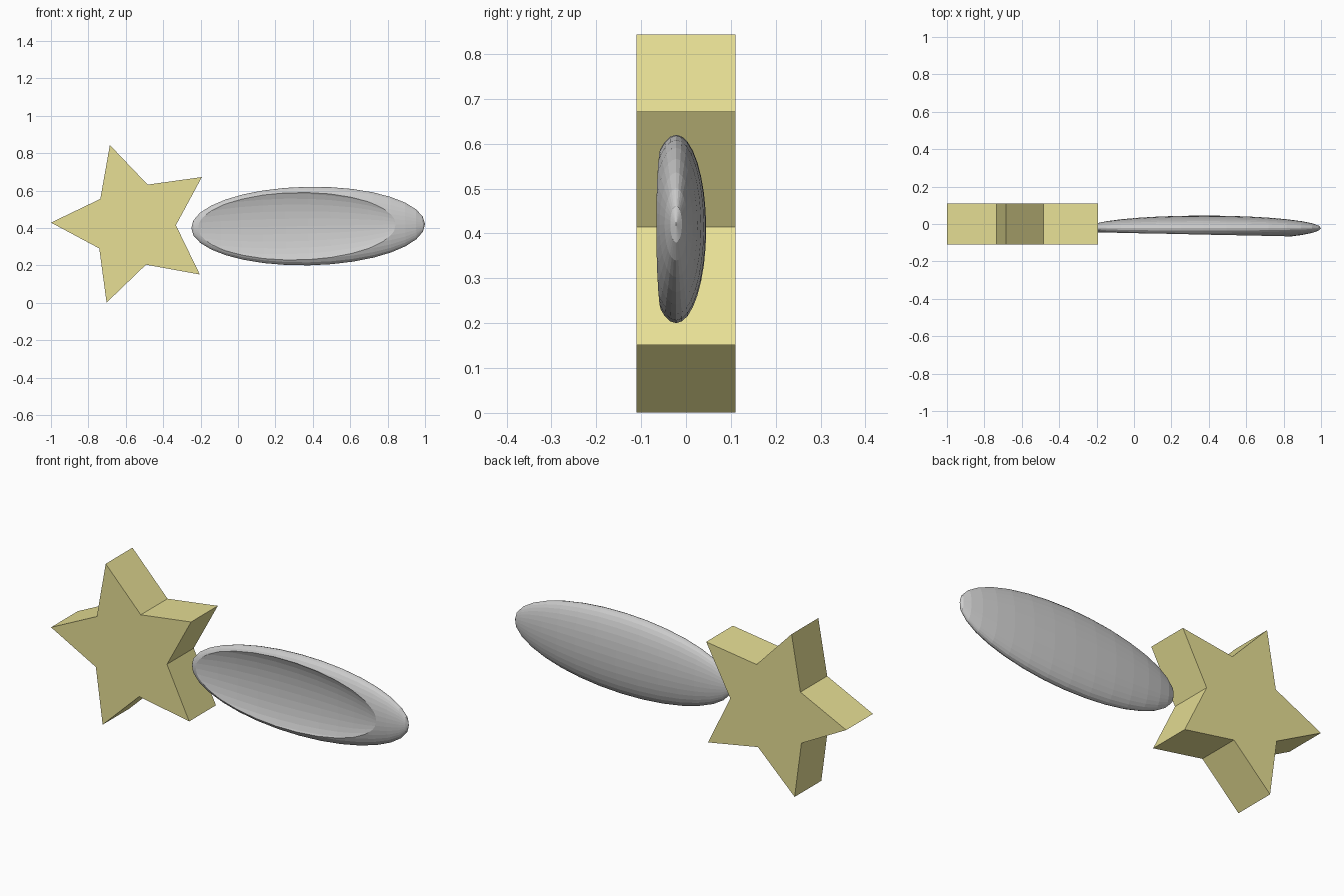
import bpy, bmesh, math
from mathutils import Matrix, Vector

if "Cube" in bpy.data.objects:
    bpy.data.objects.remove(bpy.data.objects["Cube"])

CENTRE = Vector((0.375, -0.022, 0.41))
TILT = Matrix.Rotation(math.radians(-1.0), 4, 'Y')


def make_object(name, bm):
    bmesh.ops.recalc_face_normals(bm, faces=bm.faces)
    mesh = bpy.data.meshes.new(name)
    bm.to_mesh(mesh)
    bm.free()
    obj = bpy.data.objects.new(name, mesh)
    bpy.context.collection.objects.link(obj)
    return obj


def ellipsoid(name, offset):
    # Sphere with its poles along x, squashed into a long thin lens
    bm = bmesh.new()
    bmesh.ops.create_uvsphere(bm, u_segments=32, v_segments=16, radius=1)
    to_x = Matrix.Rotation(math.pi / 2, 4, 'Y')
    size = Matrix.Diagonal((0.625, 0.067, 0.21, 1))
    place = Matrix.Translation(CENTRE) @ TILT @ Matrix.Translation(offset)
    bmesh.ops.transform(bm, matrix=place @ size @ to_x, verts=bm.verts)
    return make_object(name, bm)


# Star: five-pointed outline extruded through y
bm = bmesh.new()
outline = []
for i in range(10):
    r = 0.443 if i % 2 == 0 else 0.225
    a = math.radians(178.8 - 36 * i)
    outline.append(bm.verts.new((-0.557 + r * math.cos(a), -0.11,
                                 0.419 + r * math.sin(a))))
face = bm.faces.new(outline)
ext = bmesh.ops.extrude_face_region(bm, geom=[face])
moved = [v for v in ext["geom"] if isinstance(v, bmesh.types.BMVert)]
bmesh.ops.translate(bm, vec=(0, 0.22, 0), verts=moved)
star = make_object("star", bm)
mat = bpy.data.materials.new("yellow")
mat.diffuse_color = (0.8, 0.74, 0.3, 1)
mat.use_nodes = True
mat.node_tree.nodes["Principled BSDF"].inputs["Base Color"].default_value = mat.diffuse_color
star.data.materials.append(mat)

# Dish: lens hollowed at the front by a shifted copy of itself
dish = ellipsoid("dish", (0, 0, 0))
cutter = ellipsoid("dish_cutter", (-0.12, -0.0665, 0))
cutter.hide_render = True
cutter.hide_set(True)
cut = dish.modifiers.new("hollow", 'BOOLEAN')
cut.operation = 'DIFFERENCE'
cut.solver = 'EXACT'
cut.object = cutter
